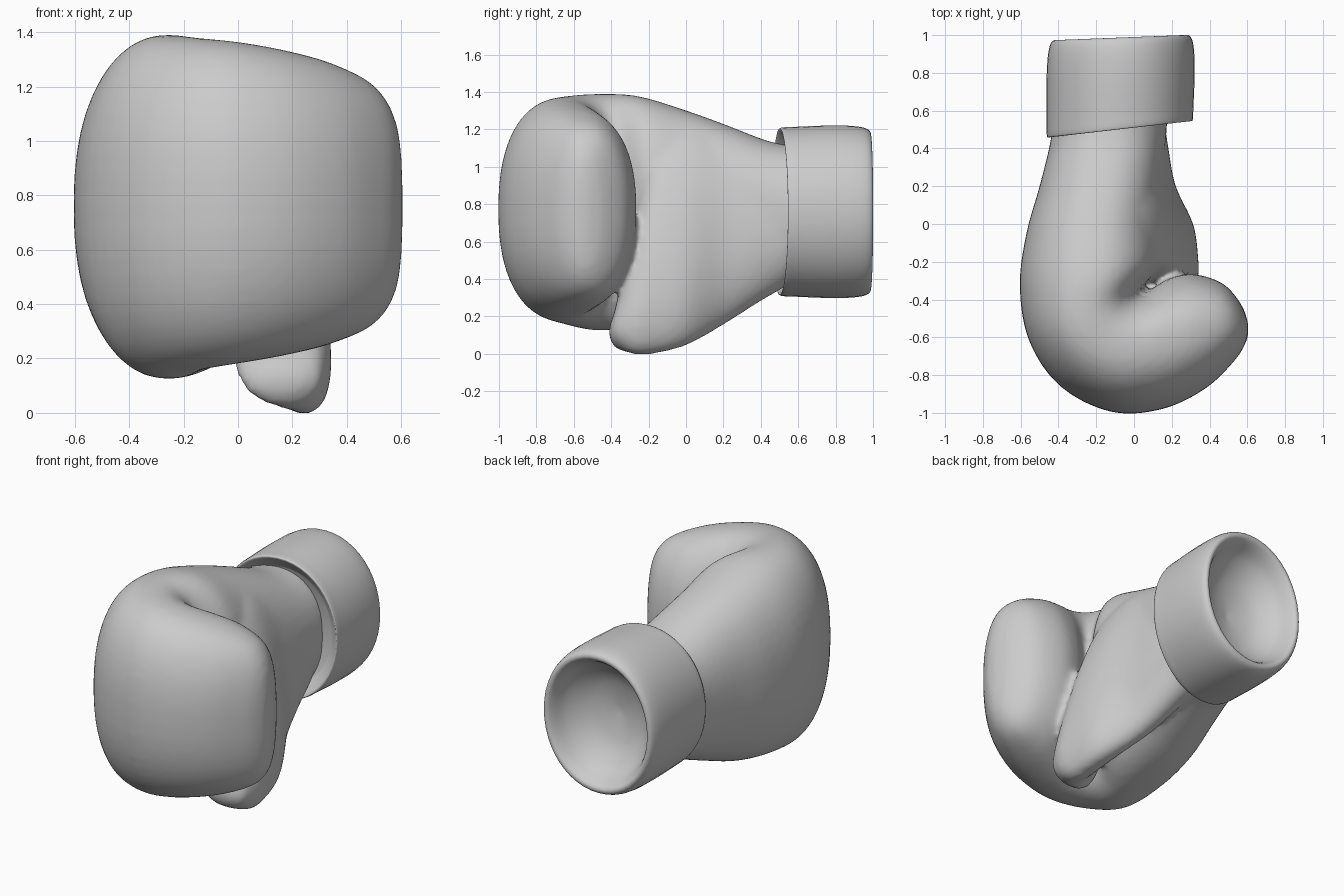
import bpy, bmesh, math
from mathutils import Vector


def power(v, n):
    return math.copysign(abs(v) ** (2 / n), v)


def catmull(rows, steps):
    out = []
    for i in range(len(rows) - 1):
        a, b, c, d = (rows[max(0, min(len(rows) - 1, i + k))] for k in (-1, 0, 1, 2))
        for s in range(steps):
            t = s / steps
            out.append([0.5 * (2 * q + (r - p) * t + (2 * p - 5 * q + 4 * r - w) * t * t
                               + (3 * q - p - 3 * r + w) * t ** 3)
                        for p, q, r, w in zip(a, b, c, d)])
    out.append(list(rows[-1]))
    return out


def loft(bm, rows, steps=4, sides=48, n=2.3):
    """Each row: outer x, outer y, inner x, inner y, low z, high z, optional lean in x."""
    rings = []
    for ox, oy, ix, iy, lo, hi, *lean in catmull(rows, steps):
        mid = Vector(((ox + ix) / 2, (oy + iy) / 2, (lo + hi) / 2))
        half = Vector(((ox - ix) / 2, (oy - iy) / 2, 0))
        up = Vector((lean[0] if lean else 0, 0, (hi - lo) / 2))
        rings.append([bm.verts.new(mid + half * power(math.cos(a), n) + up * power(math.sin(a), n))
                      for a in (2 * math.pi * k / sides for k in range(sides))])
    for r0, r1 in zip(rings, rings[1:]):
        for k in range(sides):
            j = (k + 1) % sides
            bm.faces.new((r0[k], r0[j], r1[j], r1[k]))
    bm.faces.new(rings[0])
    bm.faces.new(rings[-1][::-1])


def finish(bm, name):
    bmesh.ops.recalc_face_normals(bm, faces=bm.faces)
    me = bpy.data.meshes.new(name)
    bm.to_mesh(me)
    bm.free()
    for p in me.polygons:
        p.use_smooth = True
    ob = bpy.data.objects.new(name, me)
    bpy.context.collection.objects.link(ob)
    return ob


# Padded mitt: wrist, back of hand, knuckles, curled fingertips
bm = bmesh.new()
loft(bm, [
    (-0.43, 0.62, 0.18, 0.62, 0.37, 1.11),
    (-0.44, 0.45, 0.17, 0.45, 0.36, 1.135),
    (-0.50, 0.20, 0.15, 0.20, 0.27, 1.23),
    (-0.57, -0.05, 0.14, 0.00, 0.19, 1.31),
    (-0.605, -0.33, 0.14, -0.20, 0.14, 1.38),
    (-0.555, -0.62, 0.05, -0.33, 0.125, 1.39),
    (-0.39, -0.86, 0.06, -0.36, 0.155, 1.38),
    (-0.12, -0.995, 0.10, -0.34, 0.18, 1.365),
    (0.15, -0.98, 0.18, -0.29, 0.21, 1.335),
    (0.38, -0.87, 0.31, -0.265, 0.255, 1.285),
    (0.535, -0.72, 0.47, -0.315, 0.33, 1.20),
    (0.595, -0.62, 0.57, -0.43, 0.46, 1.06),
    (0.605, -0.56, 0.605, -0.53, 0.66, 0.86),
])
# Palm sloping down into the thumb
loft(bm, [
    (-0.18, 0.55, 0.16, 0.55, 0.37, 1.02, -0.02),
    (-0.16, 0.38, 0.18, 0.38, 0.27, 1.08, -0.04),
    (-0.13, 0.20, 0.205, 0.20, 0.155, 1.16, -0.07),
    (-0.11, 0.00, 0.27, 0.00, 0.045, 1.22, -0.13),
    (-0.09, -0.18, 0.29, -0.18, 0.00, 1.14, -0.14),
    (-0.06, -0.28, 0.30, -0.28, 0.00, 0.80, -0.12),
    (-0.02, -0.35, 0.31, -0.35, 0.02, 0.38, -0.04),
    (0.02, -0.385, 0.29, -0.385, 0.04, 0.22, 0.0),
    (0.10, -0.41, 0.22, -0.41, 0.09, 0.15, 0.0),
], n=2.1)
glove = finish(bm, "padded_mitt_and_thumb")
mod = glove.modifiers.new("blend", 'REMESH')
mod.mode = 'VOXEL'
mod.voxel_size = 0.02
mod.use_smooth_shade = True
mod = glove.modifiers.new("soften", 'SMOOTH')
mod.factor = 0.5
mod.iterations = 6

# Cuff with rolled rim and hollow opening: scale, left y, right y
bm = bmesh.new()
profile = [(0.78, 0.53, 0.60), (0.88, 0.49, 0.57), (0.96, 0.458, 0.545), (0.98, 0.475, 0.56),
           (0.985, 0.53, 0.61), (1.0, 0.70, 0.75), (1.0, 0.85, 0.88), (0.98, 0.93, 0.96),
           (0.94, 0.968, 0.995), (0.88, 0.97, 0.998), (0.82, 0.935, 0.965), (0.72, 0.86, 0.89),
           (0.50, 0.79, 0.81), (0.25, 0.76, 0.77), (0.02, 0.75, 0.75)]
loft(bm, [(-0.075 - 0.395 * s + 0.03 * max(0, yl - 0.5), yl, -0.075 + 0.395 * s, yr,
           0.76 - 0.46 * s, 0.76 + 0.46 * s) for s, yl, yr in profile], steps=3, n=2.05)
finish(bm, "wrist_cuff")
